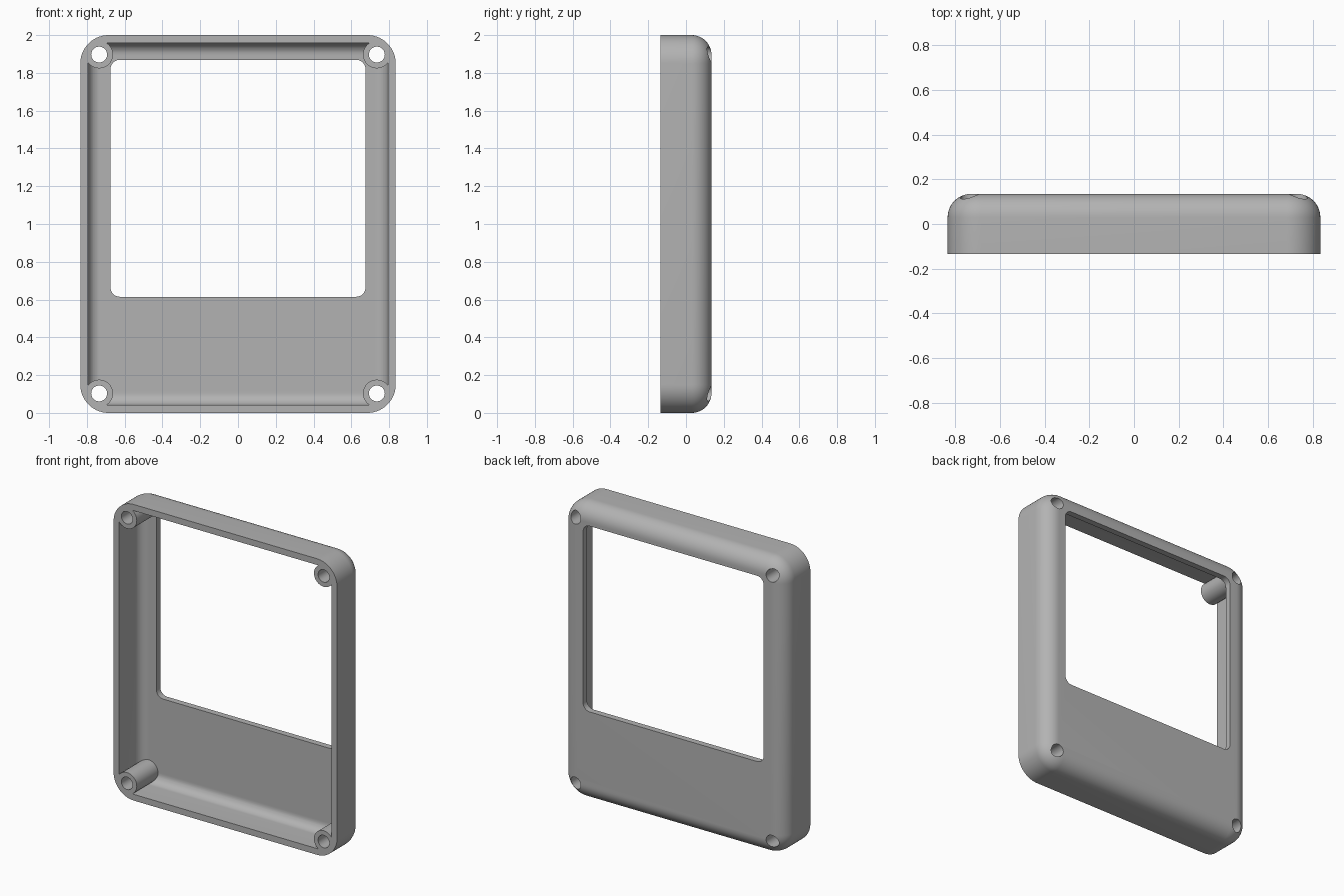
import bpy, bmesh
from math import cos, sin, pi

if "Cube" in bpy.data.objects:
    bpy.data.objects.remove(bpy.data.objects["Cube"], do_unlink=True)

WIDTH, HEIGHT, DEPTH = 1.67, 2.0, 0.27
WALL, CORNER, FILLET = 0.042, 0.15, 0.105
FRONT, BACK = -DEPTH / 2, DEPTH / 2
BOSS_X, BOSS_Z = 0.735, 0.897  # boss offsets from the centre of the case

gray = bpy.data.materials.new("case gray")
gray.use_nodes = True
gray.diffuse_color = (0.45, 0.45, 0.45, 1)
gray.node_tree.nodes["Principled BSDF"].inputs["Base Color"].default_value = gray.diffuse_color


def rounded_block(name, width, height, corner, layers, centre=(0, 1), steps=14):
    """Loft rounded rectangles through (inset, y) layers and cap both ends."""
    bm = bmesh.new()
    rings = []
    for inset, y in layers:
        ring = []
        for quarter, (sx, sz) in enumerate([(1, 1), (-1, 1), (-1, -1), (1, -1)]):
            for i in range(steps + 1):
                a = (quarter + i / steps) * pi / 2
                x = centre[0] + sx * (width / 2 - corner) + (corner - inset) * cos(a)
                z = centre[1] + sz * (height / 2 - corner) + (corner - inset) * sin(a)
                ring.append(bm.verts.new((x, y, z)))
        rings.append(ring)
    for a, b in zip(rings, rings[1:]):
        for i in range(len(a)):
            j = (i + 1) % len(a)
            bm.faces.new((a[i], a[j], b[j], b[i]))
    bm.faces.new(rings[0])
    bm.faces.new(rings[-1])
    # Merge the coincident points of fully round outlines
    bmesh.ops.remove_doubles(bm, verts=bm.verts, dist=1e-5)
    bmesh.ops.recalc_face_normals(bm, faces=bm.faces)
    mesh = bpy.data.meshes.new(name)
    bm.to_mesh(mesh)
    bm.free()
    mesh.materials.append(gray)
    ob = bpy.data.objects.new(name, mesh)
    bpy.context.collection.objects.link(ob)
    return ob


def fillet_layers(front, back, radius, steps=12):
    arc = [i / steps * pi / 2 for i in range(steps + 1)]
    return [(0, front)] + [(radius * (1 - cos(a)), back - radius * (1 - sin(a))) for a in arc]


def post(name, x, z, radius):
    return rounded_block(name, 2 * radius, 2 * radius, radius,
                         [(0, FRONT - 0.2), (0, BACK + 0.1)], (x, z), steps=10)


def subtract(target, cutter):
    cutter.hide_render = True
    mod = target.modifiers.new("cut", "BOOLEAN")
    mod.operation, mod.solver, mod.object = "DIFFERENCE", "EXACT", cutter
    bpy.context.view_layer.objects.active = target
    bpy.ops.object.modifier_apply(modifier=mod.name)
    bpy.data.objects.remove(cutter, do_unlink=True)


# Outer shell with a rounded back edge
case = rounded_block("case_shell", WIDTH, HEIGHT, CORNER, fillet_layers(FRONT, BACK, FILLET))

# Hollow inside, leaving the four screw bosses standing
cavity = rounded_block("cavity_cutter", WIDTH - 2 * WALL, HEIGHT - 2 * WALL, CORNER - WALL,
                       fillet_layers(FRONT - 0.1, BACK - WALL, FILLET - WALL))
corners = [(sx * BOSS_X, 1 + sz * BOSS_Z) for sx in (-1, 1) for sz in (-1, 1)]
for x, z in corners:
    subtract(cavity, post("boss_keepout", x, z, 0.073))
subtract(case, cavity)

# Screw holes through the bosses
for x, z in corners:
    subtract(case, post("screw_hole_cutter", x, z, 0.042))

# Display window through the back wall
window = rounded_block("window_cutter", 1.35, 1.255, 0.05,
                       [(0, 0), (0, BACK + 0.1)], (0, 1.242), steps=8)
subtract(case, window)

bpy.ops.object.select_all(action="DESELECT")
case.select_set(True)
bpy.context.view_layer.objects.active = case
bpy.ops.object.shade_smooth_by_angle(angle=pi / 6)
